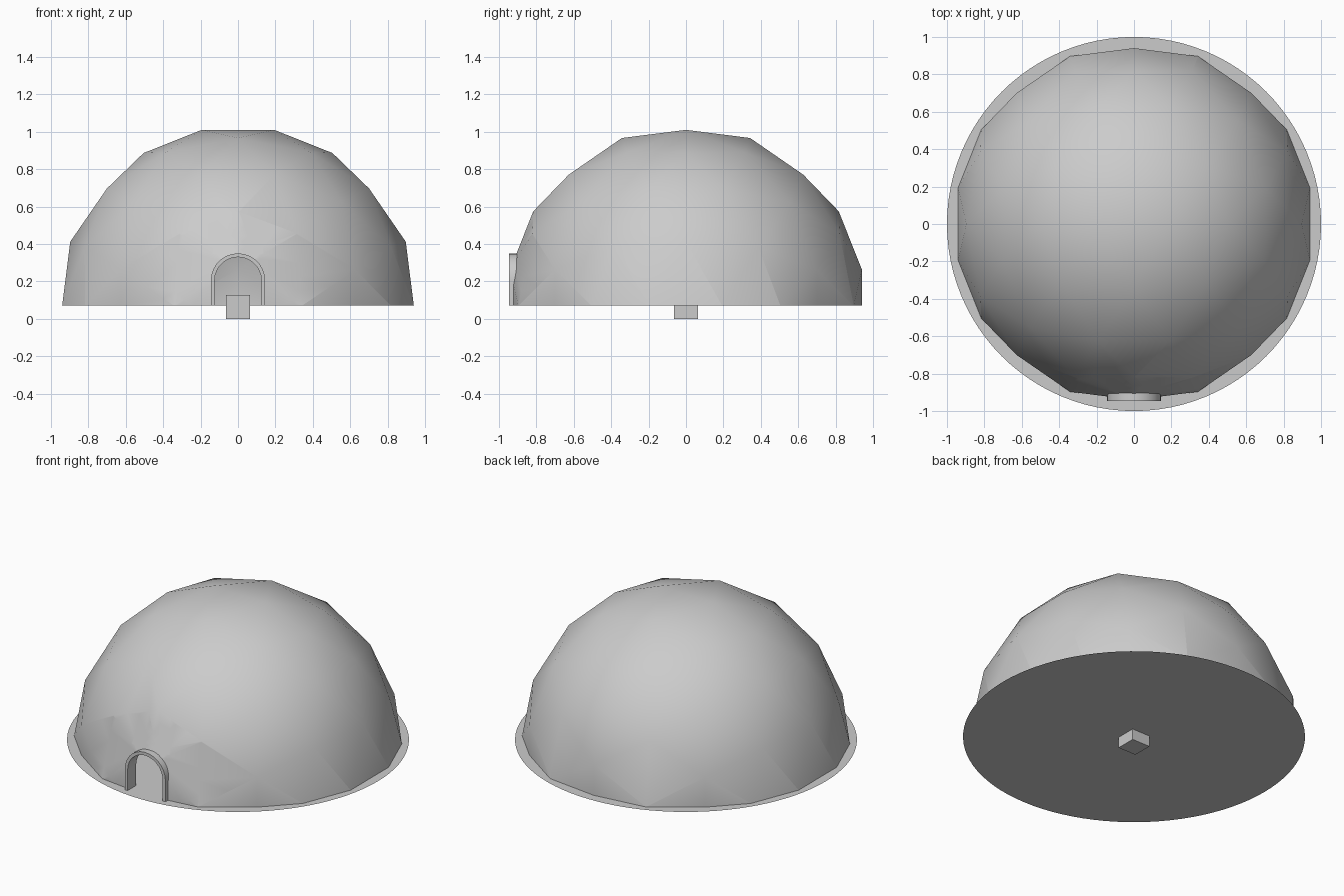
import bpy, bmesh
from math import sin, cos, pi
from mathutils import Vector

if "Cube" in bpy.data.objects:
    bpy.data.objects.remove(bpy.data.objects["Cube"])

BASE = 0.07      # floor height
R = 0.96         # dome radius
SPRING = 0.205   # height where the door arch starts curving


def finish(name, bm, smooth=None):
    me = bpy.data.meshes.new(name)
    bm.to_mesh(me)
    bm.free()
    ob = bpy.data.objects.new(name, me)
    bpy.context.collection.objects.link(ob)
    if smooth:
        bpy.ops.object.select_all(action='DESELECT')
        bpy.context.view_layer.objects.active = ob
        ob.select_set(True)
        bpy.ops.object.shade_smooth_by_angle(angle=smooth)
    return ob


def arch(r, n=14):
    """Doorway outline in x, z: up the right jamb, over, down the left."""
    pts = [(r, BASE)]
    pts += [(r * cos(pi * i / n), SPRING + r * sin(pi * i / n)) for i in range(n + 1)]
    return pts + [(-r, BASE)]


def geodesic_points():
    """Icosahedron split three times along each edge, pushed to the sphere."""
    phi = (1 + 5 ** 0.5) / 2
    ico = []
    for s in (-1, 1):
        for t in (-1, 1):
            ico += [Vector((s, 0, t * phi)), Vector((t * phi, s, 0)), Vector((0, t * phi, s))]
    near = lambda a, b: (a - b).length < 2.1
    pts = list(ico)
    for i in range(12):
        for j in range(i):
            if not near(ico[i], ico[j]):
                continue
            pts += [ico[i] * 2 + ico[j], ico[i] + ico[j] * 2]
            pts += [ico[i] + ico[j] + ico[k] for k in range(j)
                    if near(ico[i], ico[k]) and near(ico[j], ico[k])]
    return [p.normalized() * R + Vector((0, 0, BASE)) for p in pts]


# Faceted dome shell, cut off at the floor
bm = bmesh.new()
for p in geodesic_points():
    bm.verts.new(p)
bmesh.ops.convex_hull(bm, input=bm.verts[:])
bmesh.ops.bisect_plane(bm, geom=bm.verts[:] + bm.edges[:] + bm.faces[:],
                       plane_co=(0, 0, BASE), plane_no=(0, 0, 1), clear_inner=True)

# Doorway opening: slice the front facets along the arch, drop the inside
outline = arch(0.13)
planes = []
for (x0, z0), (x1, z1) in zip(outline, outline[1:]):
    planes.append((Vector((x0, 0, z0)), Vector((z1 - z0, 0, x0 - x1)).normalized()))
for co, no in planes:
    faces = [f for f in bm.faces if f.calc_center_median().y < -0.6
             and abs(f.calc_center_median().x) < 0.4 and f.calc_center_median().z < 0.5]
    geom = set(faces)
    for f in faces:
        geom.update(f.verts)
        geom.update(f.edges)
    bmesh.ops.bisect_plane(bm, geom=list(geom), plane_co=co, plane_no=no, dist=1e-5)
inside = []
for f in bm.faces:
    c = f.calc_center_median()
    if c.y < -0.6 and all((c - co).dot(no) < 0 for co, no in planes):
        inside.append(f)
bmesh.ops.delete(bm, geom=inside, context='FACES')
bmesh.ops.recalc_face_normals(bm, faces=bm.faces[:])
top = max(bm.faces, key=lambda f: f.calc_center_median().z)
if top.normal.z < 0:
    bmesh.ops.reverse_faces(bm, faces=bm.faces[:])
finish("dome_shell", bm, 0.7)

# Door frame: thin arched band standing out from the dome
bm = bmesh.new()
rings = []
for r, y in ((0.145, -0.947), (0.145, -0.86), (0.125, -0.86), (0.125, -0.947)):
    rings.append([bm.verts.new((x, y, z)) for x, z in arch(r)])
for a in range(4):
    p, q = rings[a], rings[(a + 1) % 4]
    for i in range(len(p) - 1):
        bm.faces.new((p[i], p[i + 1], q[i + 1], q[i]))
for end in (0, -1):
    bm.faces.new([ring[end] for ring in rings])
bmesh.ops.recalc_face_normals(bm, faces=bm.faces[:])
finish("door_frame", bm, 0.6)

# Flat round floor
bm = bmesh.new()
bmesh.ops.create_circle(bm, cap_ends=True, segments=96, radius=1.0)
bmesh.ops.translate(bm, verts=bm.verts[:], vec=(0, 0, BASE))
finish("floor_disc", bm)

# Small cube through the middle of the floor
bm = bmesh.new()
bmesh.ops.create_cube(bm, size=0.128)
bmesh.ops.translate(bm, verts=bm.verts[:], vec=(0, 0, 0.064))
finish("center_block", bm)
